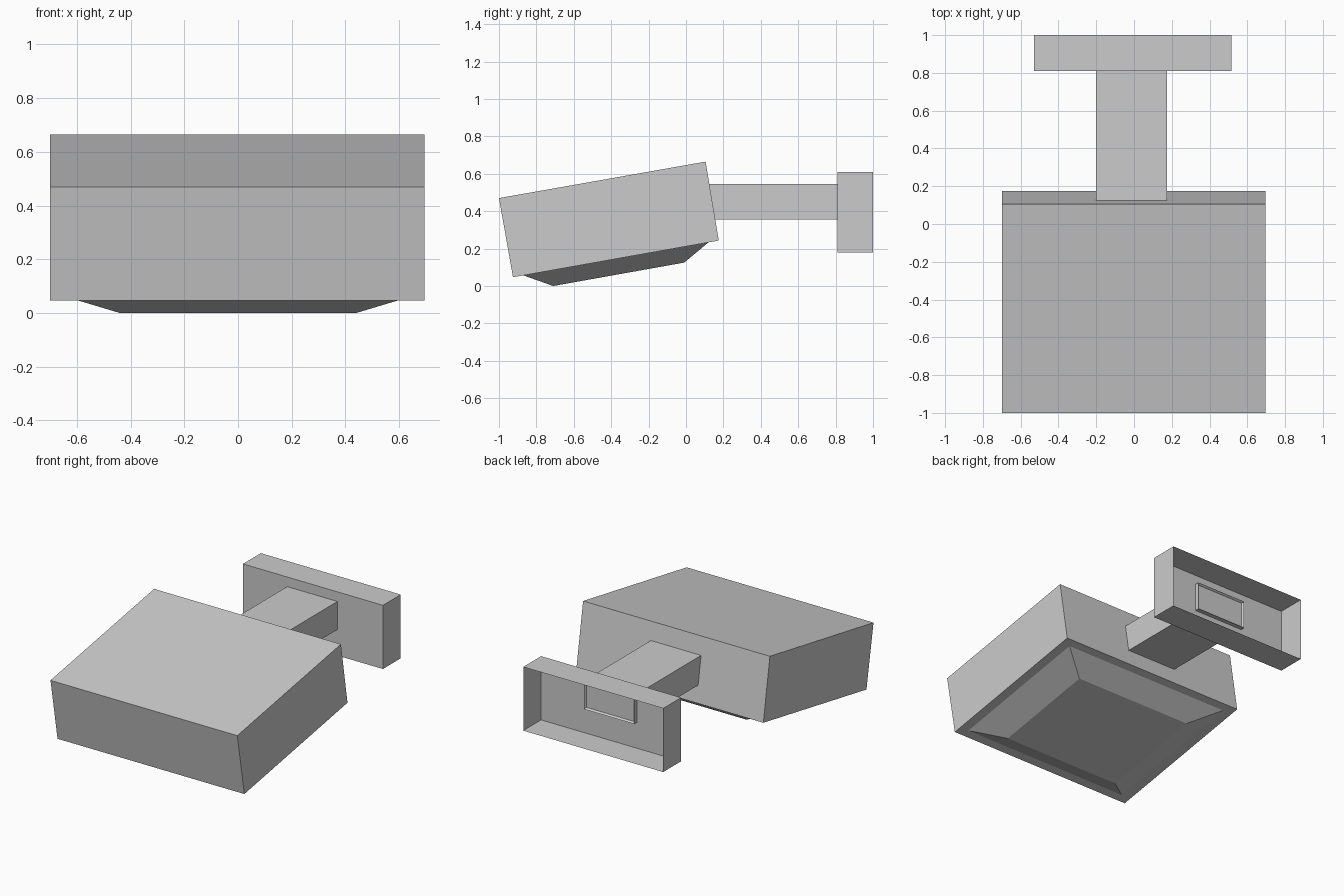
import bpy
import bmesh

cube = bpy.data.objects.get("Cube")
if cube:
    bpy.data.objects.remove(cube, do_unlink=True)

gray = bpy.data.materials.new("light gray")
gray.use_nodes = True
color = (0.6, 0.6, 0.6, 1)
gray.diffuse_color = color
gray.node_tree.nodes["Principled BSDF"].inputs["Base Color"].default_value = color


def finish(name, bm):
    bmesh.ops.recalc_face_normals(bm, faces=bm.faces)
    mesh = bpy.data.meshes.new(name)
    bm.to_mesh(mesh)
    bm.free()
    mesh.materials.append(gray)
    obj = bpy.data.objects.new(name, mesh)
    bpy.context.collection.objects.link(obj)
    return obj


def loft(name, first, second, caps=True):
    """Join two rings of four points into a solid or an open sleeve."""
    bm = bmesh.new()
    a = [bm.verts.new(p) for p in first]
    b = [bm.verts.new(p) for p in second]
    for i in range(4):
        j = (i + 1) % 4
        bm.faces.new((a[i], a[j], b[j], b[i]))
    if caps:
        bm.faces.new(a)
        bm.faces.new(b)
    return finish(name, bm)


def box(name, x0, x1, y0, y1, z0, z1, back=None):
    """Box whose back face is removed or recessed inside a thin rim."""
    bm = bmesh.new()
    bmesh.ops.create_cube(bm, size=1)
    for v in bm.verts:
        v.co.x = x1 if v.co.x > 0 else x0
        v.co.y = y1 if v.co.y > 0 else y0
        v.co.z = z1 if v.co.z > 0 else z0
    rear = max(bm.faces, key=lambda f: f.calc_center_median().y)
    if back == "open":
        bmesh.ops.delete(bm, geom=[rear], context="FACES_ONLY")
    elif back == "rim":
        bmesh.ops.inset_region(bm, faces=[rear], thickness=0.012)
        for v in rear.verts:
            v.co.y -= 0.015
    return finish(name, bm)


# Tilted lamp housing, extruded across from its side profile
profile = [(-1, 0.47), (0.105, 0.665), (0.175, 0.243), (-0.925, 0.047)]
loft("lamp_housing", [(-0.7, y, z) for y, z in profile],
     [(0.695, y, z) for y, z in profile])


# Tapered lens below the housing
def ring(half, front, rear):
    return [(-half, *front), (half, *front), (half, *rear), (-half, *rear)]


loft("lens", ring(0.63, (-0.87, 0.057), (0.12, 0.233)),
     ring(0.44, (-0.71, 0.0), (-0.01, 0.125)))

# Wall bracket: hollow tray open at the back, with the arm passing through
box("wall_bracket", -0.53, 0.515, 0.81, 1.0, 0.18, 0.61, "open")
box("support_arm", -0.2, 0.175, 0.1, 0.84, 0.355, 0.545, "rim")
